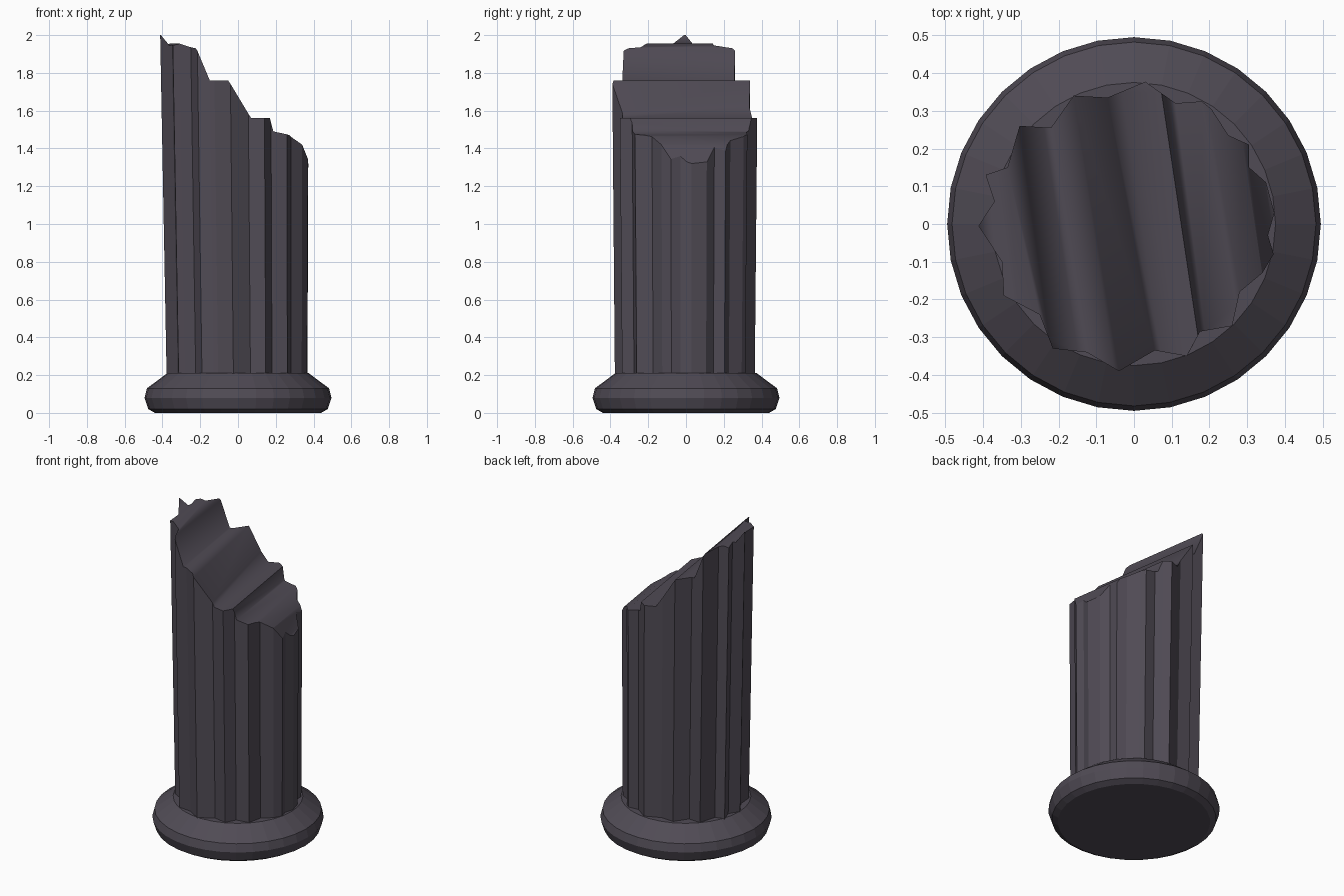
import bpy, bmesh, math
from mathutils import Vector

if "Cube" in bpy.data.objects:
    bpy.data.objects.remove(bpy.data.objects["Cube"])

stone = bpy.data.materials.new("dark_stone")
stone.diffuse_color = (0.08, 0.07, 0.09, 1)
stone.use_nodes = True
stone.node_tree.nodes["Principled BSDF"].inputs["Base Color"].default_value = stone.diffuse_color


def finish(bm, name):
    bmesh.ops.recalc_face_normals(bm, faces=bm.faces[:])
    mesh = bpy.data.meshes.new(name)
    bm.to_mesh(mesh)
    bm.free()
    mesh.materials.append(stone)
    obj = bpy.data.objects.new(name, mesh)
    bpy.context.collection.objects.link(obj)
    return obj


# Round moulded base, turned from a profile of (radius, height)
SIDES = 32
base_profile = [(0.44, 0.0), (0.475, 0.02), (0.495, 0.08), (0.482, 0.13), (0.375, 0.21)]
bm = bmesh.new()
rings = [[bm.verts.new((r * math.cos(2 * math.pi * i / SIDES),
                        r * math.sin(2 * math.pi * i / SIDES), z)) for i in range(SIDES)]
         for r, z in base_profile]
for lo, hi in zip(rings, rings[1:]):
    for i in range(SIDES):
        j = (i + 1) % SIDES
        bm.faces.new((lo[i], lo[j], hi[j], hi[i]))
bm.faces.new(rings[0][::-1])
bm.faces.new(rings[-1])
finish(bm, "base")

# Worn fluted outline of the shaft, clockwise from the back
outline = [(0.03, 0.377), (0.11, 0.32), (0.18, 0.325), (0.205, 0.305), (0.25, 0.235),
           (0.305, 0.21), (0.305, 0.15), (0.35, 0.11), (0.372, 0.03), (0.355, -0.03),
           (0.37, -0.08), (0.34, -0.13), (0.28, -0.18), (0.26, -0.27), (0.175, -0.285),
           (0.14, -0.35), (0.055, -0.335), (-0.04, -0.39), (-0.125, -0.34), (-0.215, -0.33),
           (-0.25, -0.24), (-0.345, -0.19), (-0.35, -0.1), (-0.412, -0.005), (-0.37, 0.06),
           (-0.393, 0.13), (-0.335, 0.15), (-0.303, 0.26), (-0.22, 0.255), (-0.16, 0.34),
           (-0.07, 0.335)]

# Broken top: height along a direction slightly off the x axis
SKEW = 0.15
break_profile = [(-0.42, 2.0), (-0.41, 2.0), (-0.375, 1.945), (-0.34, 1.955), (-0.27, 1.93),
                 (-0.2, 1.76), (-0.11, 1.76), (0.02, 1.56), (0.125, 1.56), (0.145, 1.49),
                 (0.24, 1.47), (0.32, 1.42), (0.365, 1.33), (0.40, 1.30)]


def break_height(u):
    for (a, za), (b, zb) in zip(break_profile, break_profile[1:]):
        if u <= b:
            return za + (zb - za) * max(0.0, (u - a) / (b - a))
    return break_profile[-1][1]


bm = bmesh.new()
bottom = bm.faces.new([bm.verts.new((x, y, 0.17)) for x, y in outline])
top = bmesh.ops.extrude_face_region(bm, geom=[bottom], use_keep_orig=True)
for v in [g for g in top["geom"] if isinstance(g, bmesh.types.BMVert)]:
    v.co.z = 1.5

# Slice into strips at every crease of the break
for u, _ in break_profile[1:-1]:
    bmesh.ops.bisect_plane(bm, geom=bm.verts[:] + bm.edges[:] + bm.faces[:], dist=1e-5,
                           plane_co=Vector((u, 0, 0)), plane_no=Vector((1, SKEW, 0)))
bm.normal_update()
top_faces = {f for f in bm.faces if all(v.co.z > 1 for v in f.verts)}

# Shape the top, and narrow the foot slightly
for v in bm.verts:
    if v.co.z > 1:
        v.co.z = break_height(v.co.x + SKEW * v.co.y)
    else:
        v.co.x = v.co.x * 0.95 + 0.014
        v.co.y *= 0.965

# Rounded shading on the break only, crisp flutes and rim
for f in top_faces:
    f.smooth = True
for e in bm.edges:
    mid = (e.verts[0].co + e.verts[1].co) / 2
    on_ledge = abs(mid.x + SKEW * mid.y - 0.125) < 0.004
    e.smooth = all(f in top_faces for f in e.link_faces) and not on_ledge
finish(bm, "shaft")
